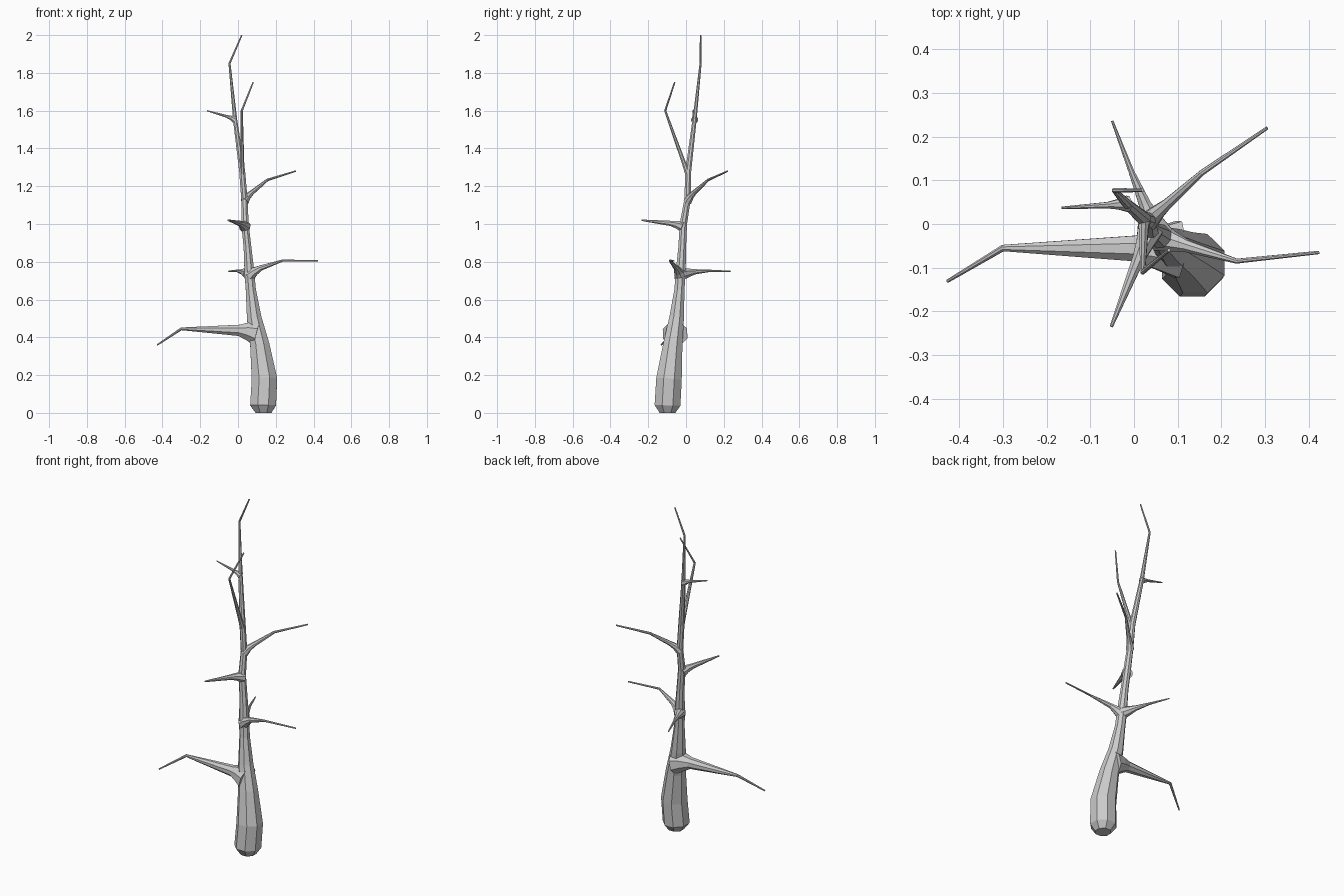
import bpy, bmesh, math
from mathutils import Vector


def limb(name, path, sides=8):
    """Flat-faced tapered tube through (x, y, z, radius) points."""
    pts = [Vector(p[:3]) for p in path]
    bm = bmesh.new()
    rings = []
    normal = None
    for i, p in enumerate(pts):
        a = (p - pts[i - 1]).normalized() if i else Vector()
        b = (pts[i + 1] - p).normalized() if i < len(pts) - 1 else Vector()
        t = (a + b).normalized()
        if i == 0 and name == "trunk":
            t = Vector((0, 0, 1))
        if normal is None:
            normal = t.orthogonal()
        normal = (normal - t * normal.dot(t)).normalized()
        side = t.cross(normal)
        ring = []
        for k in range(sides):
            ang = 2 * math.pi * (k + 0.5) / sides
            ring.append(bm.verts.new(p + path[i][3] * (math.cos(ang) * normal + math.sin(ang) * side)))
        rings.append(ring)
    for lo, hi in zip(rings, rings[1:]):
        for k in range(sides):
            n = (k + 1) % sides
            bm.faces.new((lo[k], lo[n], hi[n], hi[k]))
    bm.faces.new(rings[0][::-1])
    bm.faces.new(rings[-1])
    bmesh.ops.recalc_face_normals(bm, faces=bm.faces)
    mesh = bpy.data.meshes.new(name)
    bm.to_mesh(mesh)
    bm.free()
    obj = bpy.data.objects.new(name, mesh)
    bpy.context.collection.objects.link(obj)


# Main trunk, thick foot to thin bent tip
limb("trunk", [
    (.135, -.098, 0, .045), (.133, -.098, .04, .074), (.14, -.09, .18, .073),
    (.115, -.07, .36, .055), (.086, -.05, .50, .042), (.068, -.035, .65, .029),
    (.06, -.028, .75, .028), (.05, -.02, .88, .022), (.037, -.014, 1.0, .021),
    (.034, .008, 1.13, .018), (.022, .012, 1.28, .017), (-.015, .045, 1.55, .012),
    (-.045, .077, 1.85, .006), (.02, .077, 2.0, .004)])

# Side branches, each flaring where it meets the trunk
limb("low_left_branch", [
    (.10, -.058, .42, .07), (.055, -.056, .432, .053), (.005, -.056, .437, .032),
    (-.30, -.055, .445, .008), (-.427, -.131, .36, .004)])
limb("right_branch", [
    (.06, -.03, .725, .034), (.085, -.04, .747, .025), (.12, -.05, .767, .015),
    (.235, -.085, .806, .006), (.424, -.065, .805, .004)])
limb("back_twig", [
    (.058, -.025, .735, .034), (.04, .01, .742, .025), (.025, .045, .747, .015),
    (-.006, .12, .752, .007), (-.05, .236, .75, .003)])
limb("front_twig", [
    (.037, -.012, .985, .032), (.025, -.045, .996, .022), (.01, -.08, 1.003, .015),
    (-.052, -.235, 1.02, .004)])
limb("upper_right_branch", [
    (.035, .008, 1.12, .024), (.053, .026, 1.148, .018), (.075, .045, 1.168, .013),
    (.155, .117, 1.233, .007), (.305, .22, 1.28, .004)])
limb("upper_front_branch", [
    (.024, .012, 1.26, .016), (.022, -.01, 1.32, .012),
    (.02, -.11, 1.60, .006), (.08, -.06, 1.75, .004)])
limb("top_left_twig", [
    (-.014, .046, 1.55, .02), (-.035, .045, 1.561, .013), (-.06, .043, 1.57, .008),
    (-.165, .037, 1.60, .003)])
